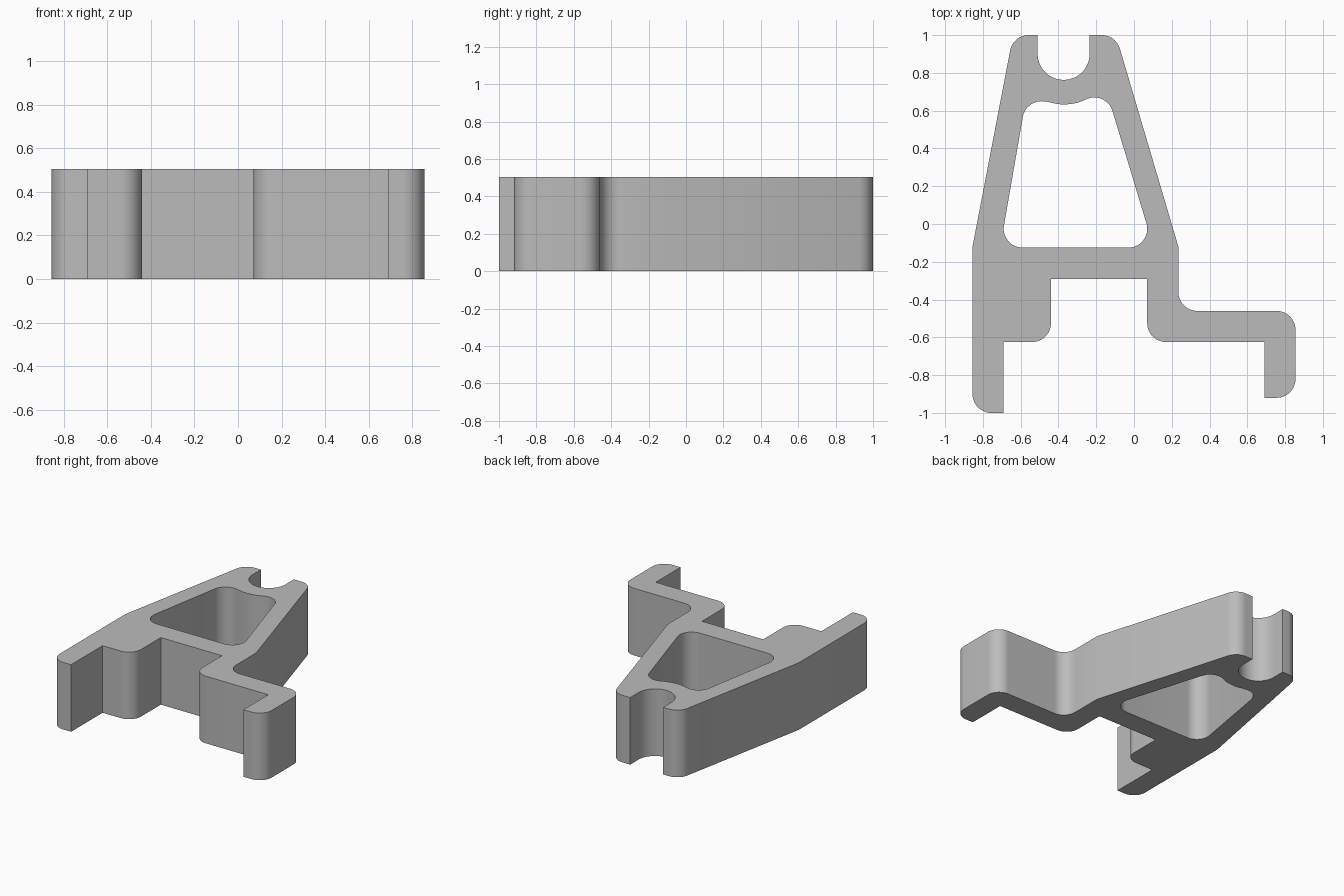
import bpy
import bmesh
from math import cos, sin, tan, radians
from mathutils import Vector

cube = bpy.data.objects.get("Cube")
if cube:
    bpy.data.objects.remove(cube)

HEIGHT = 0.505
R = 0.1        # fillet radius
STEPS = 14     # segments per arc


def rounded(corners):
    """Polygon whose (x, y, radius) corners are replaced by tangent arcs."""
    out = []
    for i, (x, y, r) in enumerate(corners):
        p = Vector((x, y))
        if r == 0:
            out.append(p)
            continue
        a = (Vector(corners[i - 1][:2]) - p).normalized()
        b = (Vector(corners[(i + 1) % len(corners)][:2]) - p).normalized()
        half = a.angle(b) / 2
        centre = p + (a + b).normalized() * r / sin(half)
        start = p + a * r / tan(half) - centre
        end = p + b * r / tan(half) - centre
        sweep = start.angle(end)
        for k in range(STEPS + 1):
            t = k / STEPS
            out.append(centre + (start * sin((1 - t) * sweep) + end * sin(t * sweep)) / sin(sweep))
    return out


def arc(cx, cy, r, start, end):
    angles = [radians(start + (end - start) * k / STEPS) for k in range(STEPS + 1)]
    return [Vector((cx + r * cos(a), cy + r * sin(a))) for a in angles]


# Outer profile: cradle notch, sloped sides, stepped feet
N = 0.1375
outline = rounded([
    (-0.51, 1, 0), (-0.51, 0.763, N), (-0.235, 0.763, N), (-0.235, 1, 0),
    (-0.096, 1, R), (0.235, -0.12, 0), (0.235, -0.46, R),
    (0.855, -0.46, R), (0.855, -0.92, R), (0.69, -0.92, 0),
    (0.69, -0.625, 0), (0.07, -0.625, R), (0.07, -0.29, 0),
    (-0.44, -0.29, 0), (-0.44, -0.625, R), (-0.69, -0.625, 0),
    (-0.69, -1, 0), (-0.855, -1, R), (-0.855, -0.12, 0), (-0.64, 1, R),
])

# Window: rounded corners with a top edge that follows the notch
window = (arc(-0.59, -0.025, R, 169, 270) + arc(-0.03, -0.025, R, 270, 376.5)
          + arc(-0.21, 0.57, R, 16.5, 116) + arc(-0.37, 0.9, 0.267, -64, -109)
          + arc(-0.49, 0.55, R, 71, 169))

# Fill the profile and extrude it
bm = bmesh.new()
for loop in (outline, window):
    verts = [bm.verts.new((p.x, p.y, 0)) for p in loop]
    for i, v in enumerate(verts):
        bm.edges.new((verts[i - 1], v))
bmesh.ops.remove_doubles(bm, verts=bm.verts[:], dist=0.001)
bmesh.ops.triangle_fill(bm, use_beauty=True, use_dissolve=False, edges=bm.edges[:])
top = bmesh.ops.extrude_face_region(bm, geom=bm.faces[:], use_keep_orig=True)
bmesh.ops.translate(bm, vec=(0, 0, HEIGHT),
                    verts=[g for g in top["geom"] if isinstance(g, bmesh.types.BMVert)])
bmesh.ops.recalc_face_normals(bm, faces=bm.faces[:])
mesh = bpy.data.meshes.new("bracket_body")
bm.to_mesh(mesh)
bm.free()
body = bpy.data.objects.new("bracket_body", mesh)
bpy.context.collection.objects.link(body)

# Plain grey finish
grey = bpy.data.materials.new("plain_grey")
grey.use_nodes = True
colour = (0.5, 0.5, 0.5, 1)
grey.diffuse_color = colour
grey.node_tree.nodes["Principled BSDF"].inputs["Base Color"].default_value = colour
mesh.materials.append(grey)

# Smooth fillets, sharp rims
bpy.ops.object.select_all(action="DESELECT")
body.select_set(True)
bpy.context.view_layer.objects.active = body
bpy.ops.object.shade_smooth_by_angle(angle=radians(30))
